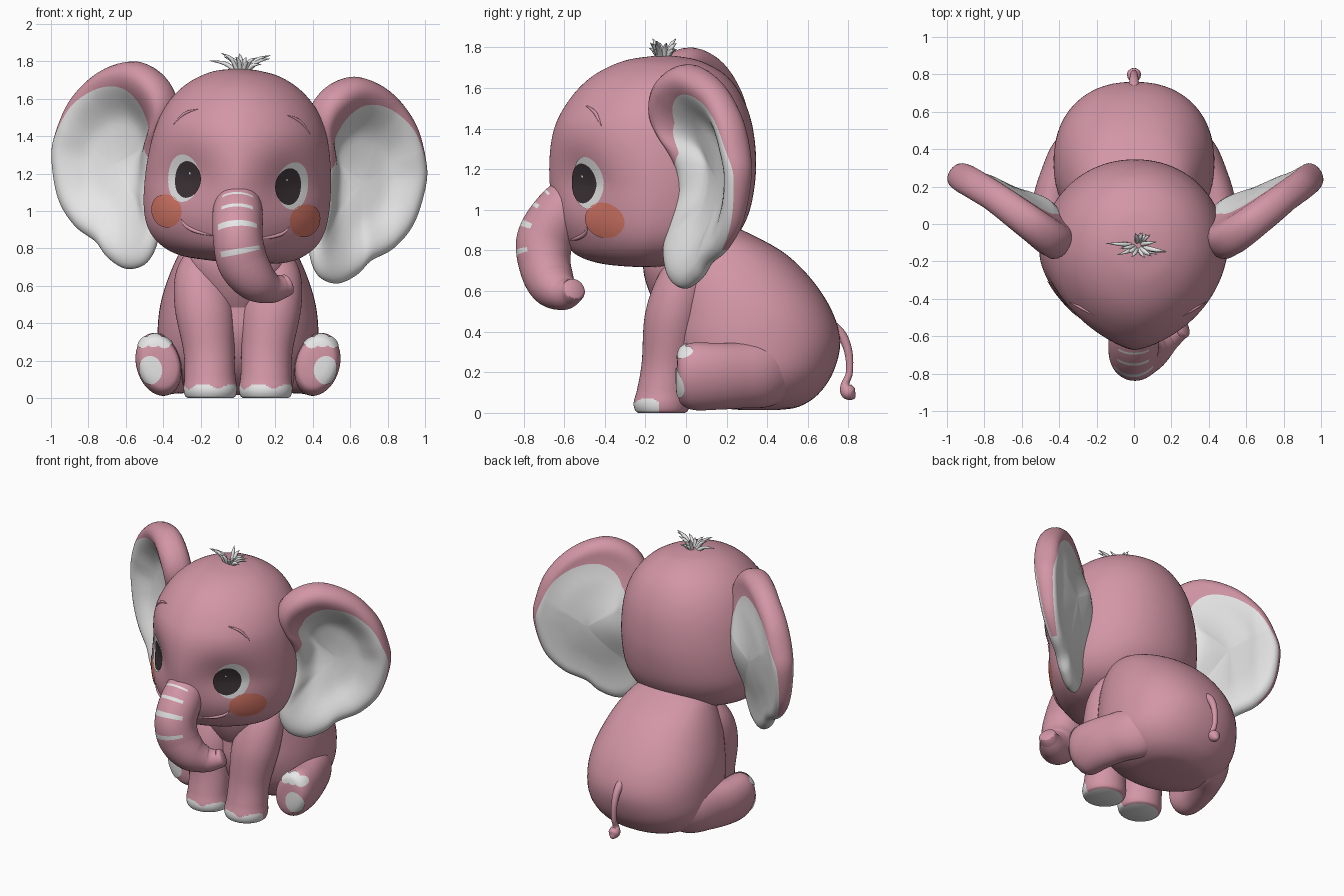
import bpy, bmesh, math, random
from mathutils import Vector, Matrix
from mathutils.bvhtree import BVHTree

if "Cube" in bpy.data.objects:
    bpy.data.objects.remove(bpy.data.objects["Cube"])

random.seed(4)
X, Y, Z = Vector((1, 0, 0)), Vector((0, 1, 0)), Vector((0, 0, 1))


def material(name, rgb):
    m = bpy.data.materials.new(name)
    m.diffuse_color = (*rgb, 1)
    m.use_nodes = True
    m.node_tree.nodes["Principled BSDF"].inputs["Base Color"].default_value = m.diffuse_color
    return m


PINK = material("pink skin", (0.65, 0.305, 0.38))
WHITE = material("soft white", (0.82, 0.82, 0.82))
DARK = material("dark pupil", (0.045, 0.032, 0.036))
BLUSH = material("orange blush", (0.68, 0.185, 0.135))


def make(name, verts, faces, mats, idx=None, recalc=True):
    me = bpy.data.meshes.new(name)
    me.from_pydata([tuple(v) for v in verts], [], faces)
    for m in mats:
        me.materials.append(m)
    if idx:
        me.polygons.foreach_set("material_index", idx)
    if recalc:
        bm = bmesh.new()
        bm.from_mesh(me)
        bmesh.ops.recalc_face_normals(bm, faces=bm.faces)
        bm.to_mesh(me)
        bm.free()
    ob = bpy.data.objects.new(name, me)
    bpy.context.collection.objects.link(ob)
    return ob


def clamp(x):
    return min(max(x, 0), 1)


def spline(keys, per, closed=False):
    """Catmull-Rom resampling of tuples of any length."""
    n, out = len(keys), []
    get = (lambda i: keys[i % n]) if closed else (lambda i: keys[min(max(i, 0), n - 1)])
    for i in range(n if closed else n - 1):
        for k in range(per):
            t = k / per
            out.append([0.5 * (2 * b + (c - a) * t + (2 * a - 5 * b + 4 * c - d) * t * t
                               + (3 * b - a - 3 * c + d) * t ** 3)
                        for a, b, c, d in zip(get(i - 1), get(i), get(i + 1), get(i + 2))])
    if not closed:
        out.append(list(keys[-1]))
    return out


def loft(name, keys, mats=(PINK,), axis=None, n=40, per=6, front=lambda z: 2, back=2, roll=0, rule=None):
    """Skin rings (x, y, z, ru, rv); rings face a fixed axis or follow the path."""
    pts = spline(keys, per)
    verts, faces, idx, u = [], [], [], X
    for i, p in enumerate(pts):
        c = Vector(p[:3])
        t = axis or (Vector(pts[min(i + 1, len(pts) - 1)][:3]) - Vector(pts[max(i - 1, 0)][:3])).normalized()
        u = (u - t * u.dot(t)).normalized()
        v = t.cross(u)
        U = u * math.cos(roll) + v * math.sin(roll)
        V = v * math.cos(roll) - u * math.sin(roll)
        for j in range(n):
            a = math.tau * j / n
            ca, sa = math.cos(a), math.sin(a)
            q = 2 / (front(c.z) if sa < 0 else back)
            verts.append(c + U * max(p[3], .001) * math.copysign(abs(ca) ** q, ca)
                         + V * max(p[4], .001) * math.copysign(abs(sa) ** q, sa))
    for i in range(len(pts) - 1):
        for j in range(n):
            k = (j + 1) % n
            f = (i * n + j, i * n + k, i * n + n + k, i * n + n + j)
            faces.append(f)
            mid = sum((verts[w] for w in f), Vector()) / 4
            idx.append(rule(i / per, math.tau * (j + .5) / n, mid) if rule else 0)
    last = len(verts) - n
    faces += [tuple(range(n)), tuple(range(last, last + n))]
    idx += [1 if rule and len(mats) > 1 and axis == Z else 0, 0]
    return make(name, verts, faces, mats, idx)


def tree(ob):
    return BVHTree.FromPolygons([v.co for v in ob.data.vertices], [tuple(p.vertices) for p in ob.data.polygons])


def decal(name, bvh, centre, out, a, b, mat, lift):
    """Thin elliptical plate laid on a surface."""
    out = Vector(out).normalized()
    u = Z.cross(out).normalized()
    w = out.cross(u)
    n, rings, verts = 36, 6, []
    for r in range(rings + 1):
        for j in range(n if r else 1):
            t = math.tau * j / n
            p = Vector(centre) + (u * a * math.cos(t) + w * b * math.sin(t)) * r / rings
            hit, nor, _, _ = bvh.ray_cast(p + out * .6, -out)
            verts.append(hit + (nor if nor.dot(out) > 0 else -nor) * lift if hit else p)
    faces = [(0, 1 + j, 1 + (j + 1) % n) for j in range(n)]
    for r in range(rings - 1):
        for j in range(n):
            k = (j + 1) % n
            faces.append((1 + r * n + j, 1 + r * n + n + j, 1 + r * n + n + k, 1 + r * n + k))
    return make(name, verts, faces, [mat], recalc=False)


def stroke(name, bvh, pts, r):
    """Raised crease drawn on the face from (x, z) points."""
    keys = []
    for i, (x, z) in enumerate(pts):
        hit = bvh.ray_cast(Vector((x, -2, z)), Y)[0]
        k = r * (.3 if i in (0, len(pts) - 1) else 1)
        keys.append((*hit, k, k))
    return loft(name, keys, n=10)


# head with shallow eye sockets, leaning slightly to one side (ROLL is applied at the end)
head = loft("head", [(0, -.22, .725, .1, .08), (0, -.2, .74, .27, .24), (0, -.19, .785, .38, .36),
                     (0, -.18, .87, .46, .43), (0, -.17, 1.0, .495, .485), (0, -.165, 1.2, .495, .51),
                     (0, -.16, 1.4, .465, .49), (0, -.145, 1.55, .405, .425), (0, -.13, 1.66, .31, .33),
                     (0, -.12, 1.73, .19, .2), (0, -.11, 1.755, .08, .08), (0, -.11, 1.76, .005, .005)],
            axis=Z, n=96, per=7, front=lambda z: 1.55 + .3 * clamp((z - 1.15) / .3), back=2.1)
for v in head.data.vertices:
    if v.co.y < -.2:
        v.co.y += .055 * math.exp(-((abs(v.co.x) - .27) ** 2 + (v.co.z - 1.17) ** 2) / .0196)
skull = tree(head)
rolled = [head]

OUTLINE = [(.36, 1.52), (.43, 1.68), (.58, 1.76), (.76, 1.70), (.90, 1.55), (.97, 1.37), (.99, 1.22),
           (.945, 1.0), (.85, .86), (.73, .78), (.66, .70), (.56, .65), (.46, .69), (.41, .82),
           (.42, 1.0), (.40, 1.3)]
# where the pink rim starts, as (direction in degrees, share of the radius)
RIM = [(-181, 1), (-75, 1), (-40, .97), (10, .95), (60, .86), (90, .77), (125, .64), (150, .7), (181, 1)]


def rim_start(th):
    for (a, p), (b, q) in zip(RIM, RIM[1:]):
        if th <= b:
            return min(p + (q - p) * (th - a) / (b - a), .997)


def ear(s):
    """Dished ear: thick pink rim, white inside and back."""
    edge = spline(OUTLINE, 8, True)
    n, verts, faces, idx = len(edge), [], [], []
    nor = Vector((.563, -.826, 0))
    inner = [.04, .15, .3, .42, .52, .6, .68, .75, .81, .86, .9, .94, .97, .99, 1]
    outer = [.1, .25, .4, .55, .7, .82, .91, .97, 1]
    half = [(t, 0) for t in inner] + [(t, 1) for t in outer]
    rows = [(t, o, 1) for t, o in half] + [(t, o, -1) for t, o in reversed(half[:-1])]
    for t, o, side in rows:
        for ex, ez in edge:
            lim = rim_start(math.degrees(math.atan2(ez - 1.2, ex - .68)))
            r = lim + (1 - lim) * t if o else lim * t
            x, z = .68 + (ex - .68) * r, 1.2 + (ez - 1.2) * r
            T = .045 + .035 * clamp((ez - .8) / .6)
            if side > 0:
                T *= 1 + .45 * clamp((.8 - ex) / .35) * clamp((ez - 1.1) / .3)
            T = .065 + (T - .065) * clamp(r / .55)
            k = clamp((r - .4) / .46)
            k = k * k * (3 - 2 * k)
            if r > .86:
                f = math.sqrt(max(0, 1 - ((r - .86) / .14) ** 2))
            else:
                f = 1 + .2 * (1 - k) if side < 0 else -.25 + 1.25 * k
            # the sheet sweeps back behind the cheek at mid height
            sweep = .11 * math.exp(-((z - 1.2) / .25) ** 2) * clamp((.85 - x) / .35)
            p = Vector((x, -.10 + (x - .42) * .68 + sweep, z)) + nor * side * f * T
            verts.append((p.x * s, p.y, p.z))
    for i in range(len(rows) - 1):
        for j in range(n):
            k = (j + 1) % n
            faces.append((i * n + j, i * n + k, i * n + n + k, i * n + n + j))
            th = math.degrees(math.atan2(edge[j][1] - 1.2, edge[j][0] - .68))
            pink = len(inner) - 1 <= i < len(rows) - len(inner) and rim_start(th) < .99
            idx.append(0 if pink else 1)
    faces += [tuple(range(n)), tuple(range(len(verts) - n, len(verts)))]
    return make("ear", verts, faces, [PINK, WHITE], idx + [1, 1])


# face details and ears on both sides
for s in (-1, 1):
    rolled += [
        ear(s),
        decal("eye_white", skull, (.285 * s, -.475, 1.155), (.6 * s, -.8, 0), .113, .128, WHITE, .005),
        decal("pupil", skull, (.262 * s, -.495, 1.15), (.6 * s, -.8, 0), .092, .1, DARK, .009),
        decal("eye_glint", skull, (.25 * s, -.5, 1.185), (.6 * s, -.8, 0), .006, .006, WHITE, .012),
        decal("cheek", skull, (.385 * s, -.415, .972), (.7 * s, -.7, -.1), .125, .088, BLUSH, .005),
        stroke("eyebrow", skull, [(.365 * s, 1.44), (.31 * s, 1.5), (.24 * s, 1.53)], .009),
        stroke("smile", skull, [(.12 * s, .86), (.2 * s, .875), (.26 * s, .9), (.29 * s, .935)], .01)]

# hair tuft
for i in range(18):
    a, h = random.uniform(0, math.tau), random.uniform(.03, .1)
    dx, dy = math.cos(a) * random.uniform(.05, .15), math.sin(a) * .05
    x, y = -.02 + dx * .25, -.115 + dy * .4
    rolled.append(loft("hair_strand", [(x, y, 1.745, .013, .013),
                                       (x + dx * .4, y + dy * .5, 1.76 + h * .6, .011, .011),
                                       (x + dx, y + dy, 1.755 + h, .001, .001)], (WHITE,), n=8, per=4))
ROLL = Matrix.Translation((0, 0, 1.15)) @ Matrix.Rotation(math.radians(4), 4, 'Y') @ Matrix.Translation((0, 0, -1.15))
for ob in rolled:
    ob.data.transform(ROLL)


# trunk with white stripes across the front
def trunk_rule(i, a, c):
    return int(any(abs(i + .02 - t) < w and abs(a - math.pi / 2) < arc for t, w, arc in
                   ((1.62, .05, .62), (2.15, .06, .7), (2.75, .09, .95), (3.5, .08, .85))))


loft("trunk", [(0, -.40, 1.10, .12, .14), (0, -.54, 1.05, .125, .13), (-.002, -.63, .97, .135, .134),
               (0, -.695, .85, .133, .14), (.025, -.695, .73, .135, .128), (.09, -.66, .635, .118, .115),
               (.17, -.605, .59, .085, .085), (.235, -.565, .595, .063, .063), (.265, -.55, .61, .055, .055),
               (.275, -.545, .615, .03, .03)],
     (PINK, WHITE), n=56, per=24, rule=trunk_rule)

# body and neck
loft("body", [(0, .36, .015, .1, .1), (0, .355, .03, .24, .2), (0, .34, .09, .35, .31), (0, .33, .2, .42, .395),
              (0, .32, .35, .43, .44), (0, .30, .5, .415, .42), (0, .25, .65, .37, .375), (0, .195, .78, .31, .3),
              (0, .14, .87, .24, .2), (0, .1, .93, .12, .1), (0, .1, .94, .01, .01)],
     axis=Z, n=56, front=lambda z: 2.1, back=2.25)
loft("neck", [(0, .05, .38, .12, .1), (0, .0, .55, .2, .16), (0, 0, .7, .27, .21), (0, 0, .85, .25, .2)], axis=Z)


def toe_rule(i, a, c):
    return int(c.y < -.13 and c.z < .045 + .03 * abs(math.sin(a * 2.5)))


for s in (-1, 1):
    # front legs with white toes and soles
    loft("front_leg", [(.148 * s, -.12, 0, .12, .115), (.148 * s, -.12, .012, .135, .13),
                       (.148 * s, -.12, .05, .143, .138), (.15 * s, -.11, .12, .136, .13),
                       (.155 * s, -.09, .25, .137, .128), (.18 * s, -.055, .48, .158, .148),
                       (.2 * s, -.01, .66, .135, .135), (.19 * s, .03, .78, .085, .09), (.18 * s, .05, .83, .01, .01)],
         (PINK, WHITE), axis=Z, n=64, per=8, rule=toe_rule)
    # hind legs lying forward, with pads on the soles
    leg = loft("hind_leg", [(.42 * s, -.045, .185, .02, .03), (.42 * s, -.04, .185, .07, .1),
                            (.42 * s, -.02, .182, .105, .145), (.425 * s, .04, .18, .118, .17),
                            (.415 * s, .15, .18, .118, .168), (.37 * s, .28, .185, .125, .165),
                            (.29 * s, .43, .2, .14, .165), (.2 * s, .58, .24, .1, .1)], axis=Y, n=48, roll=.28 * s)
    sole = tree(leg)
    decal("sole_pad", sole, (.455 * s, 0, .15), (.35 * s, -1, 0), .062, .075, WHITE, .006)
    for dx, dz, r in ((-.055, -.005, .035), (0, .008, .042), (.055, 0, .035)):
        decal("toe_pad", sole, ((.445 + dx) * s, 0, .293 + dz), (.2 * s, -1, .35), r, r, WHITE, .006)

# tail with a small rounded tip
loft("tail", [(0, .70, .44, .03, .03), (0, .765, .385, .025, .025), (0, .80, .3, .02, .02), (0, .805, .2, .017, .017),
              (0, .785, .145, .02, .02), (0, .79, .12, .034, .034), (0, .805, .095, .036, .036),
              (0, .825, .075, .015, .015), (0, .83, .07, .002, .002)], n=20)

# smooth shading with crisp soles
bpy.ops.object.select_all(action='SELECT')
bpy.context.view_layer.objects.active = head
bpy.ops.object.shade_smooth_by_angle(angle=math.radians(50))
